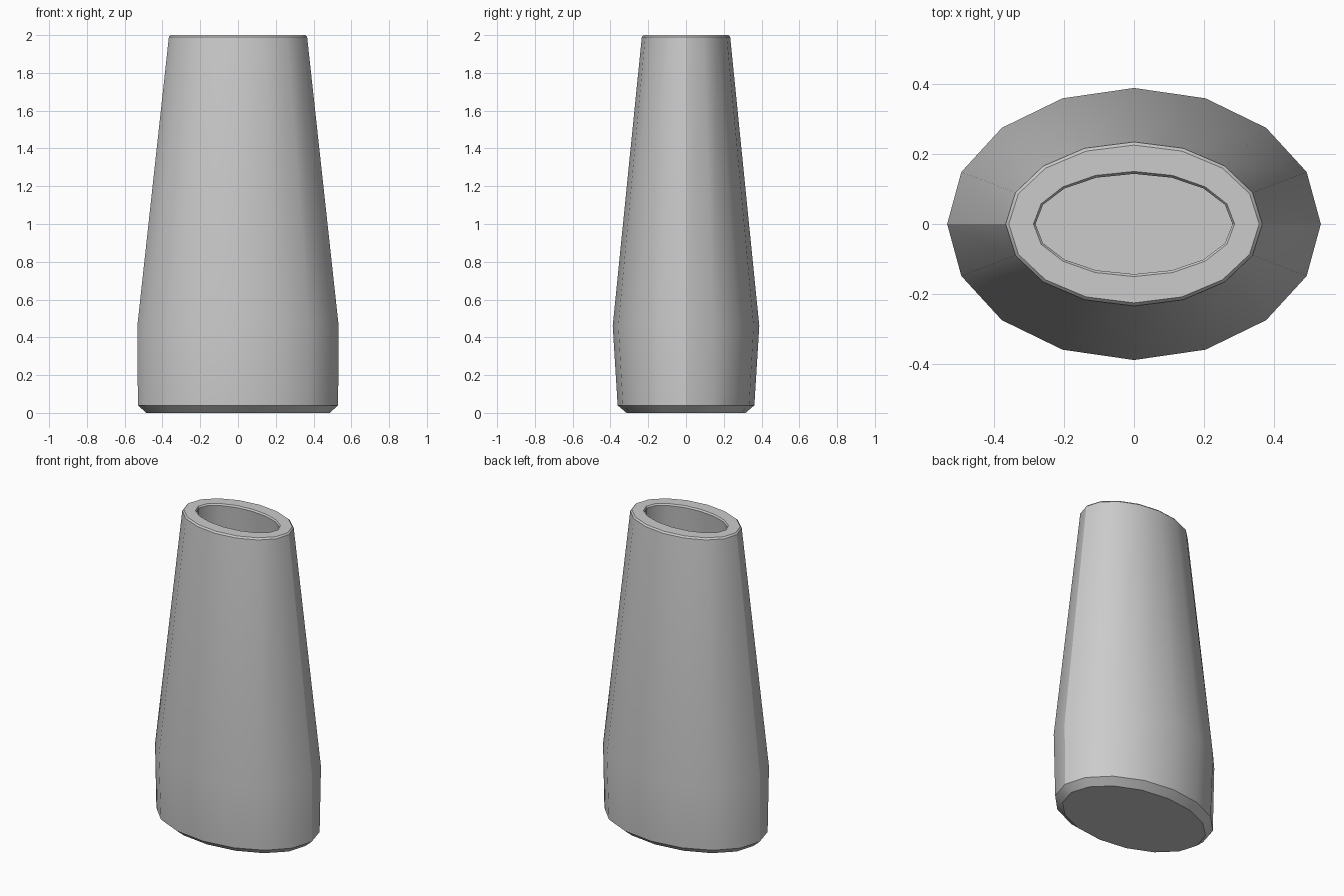
import bpy, bmesh, math

if "Cube" in bpy.data.objects:
    bpy.data.objects.remove(bpy.data.objects["Cube"])

SIDES = 16
# Profile as (x radius, y radius, z): outer foot, belly, rim, then down the inside
PROFILE = [
    (0.485, 0.315, 0.00), (0.53, 0.362, 0.04), (0.533, 0.388, 0.46),
    (0.366, 0.234, 1.99), (0.357, 0.225, 2.00),
    (0.287, 0.15, 2.00), (0.281, 0.143, 1.99),
    (0.45, 0.305, 0.46), (0.445, 0.28, 0.08),
]

# Vase: stacked elliptical rings joined into a hollow shell
bm = bmesh.new()
rings = []
for rx, ry, z in PROFILE:
    rings.append([bm.verts.new((rx * math.cos(2 * math.pi * i / SIDES),
                                ry * math.sin(2 * math.pi * i / SIDES), z))
                  for i in range(SIDES)])
for low, high in zip(rings, rings[1:]):
    for i in range(SIDES):
        j = (i + 1) % SIDES
        bm.faces.new((low[i], low[j], high[j], high[i]))

# Underside and inner floor
bm.faces.new(rings[0][::-1])
bm.faces.new(rings[-1])
bmesh.ops.recalc_face_normals(bm, faces=bm.faces)

mesh = bpy.data.meshes.new("vase")
bm.to_mesh(mesh)
bm.free()
vase = bpy.data.objects.new("vase", mesh)
bpy.context.collection.objects.link(vase)

# Smooth walls with crisp rim and foot
bpy.context.view_layer.objects.active = vase
vase.select_set(True)
bpy.ops.object.shade_smooth_by_angle(angle=math.radians(30))
